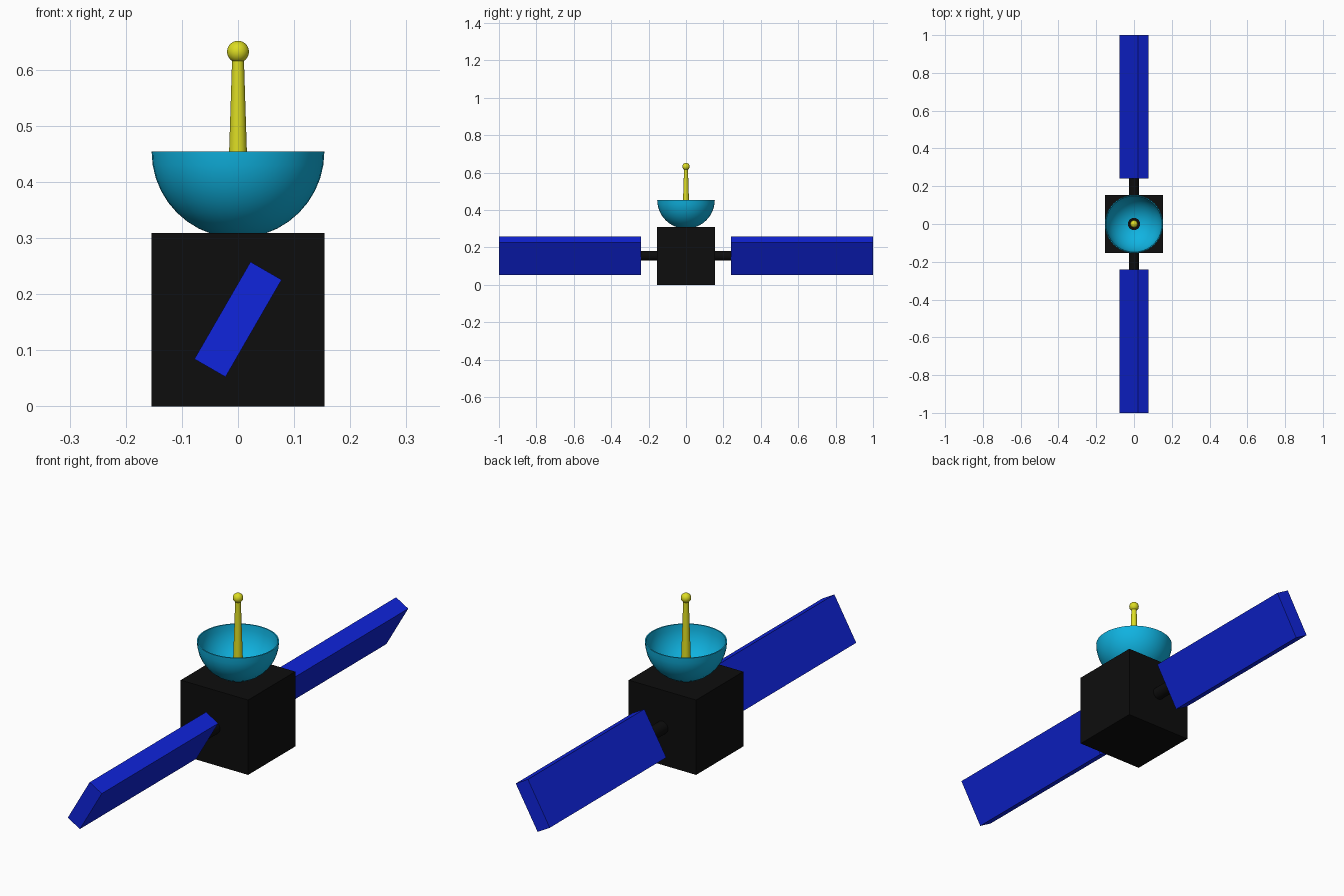
import bpy, math
from mathutils import Matrix

if "Cube" in bpy.data.objects:
    bpy.data.objects.remove(bpy.data.objects["Cube"])


def material(name, rgb):
    m = bpy.data.materials.new(name)
    m.diffuse_color = (*rgb, 1)
    m.use_nodes = True
    m.node_tree.nodes["Principled BSDF"].inputs["Base Color"].default_value = m.diffuse_color
    return m


BLACK = material("black", (0.004, 0.004, 0.004))
BLUE = material("panel blue", (0.005, 0.018, 0.72))
CYAN = material("dish cyan", (0.005, 0.45, 0.75))
YELLOW = material("antenna yellow", (0.72, 0.72, 0.017))


def box(name, size, loc, mat, tilt=0):
    bpy.ops.mesh.primitive_cube_add(size=1, location=loc, rotation=(0, tilt, 0))
    ob = bpy.context.object
    ob.name = name
    ob.scale = size
    bpy.ops.object.transform_apply(location=False, rotation=False, scale=True)
    ob.data.materials.append(mat)
    return ob


def lathe(name, profile, mat, segments=32, closed_ring=False):
    """Revolve (radius, z) points around the z axis."""
    verts = []
    n = len(profile)
    for s in range(segments):
        a = 2 * math.pi * s / segments
        verts += [(r * math.cos(a), r * math.sin(a), z) for r, z in profile]
    faces = []
    for s in range(segments):
        t = (s + 1) % segments
        for i in range(n - 1):
            faces.append((s * n + i, t * n + i, t * n + i + 1, s * n + i + 1))
    me = bpy.data.meshes.new(name)
    me.from_pydata(verts, [], faces)
    ob = bpy.data.objects.new(name, me)
    bpy.context.collection.objects.link(ob)
    me.materials.append(mat)
    bpy.context.view_layer.objects.active = ob
    ob.select_set(True)
    # weld the pole points
    bpy.ops.object.mode_set(mode='EDIT')
    bpy.ops.mesh.select_all(action='SELECT')
    bpy.ops.mesh.remove_doubles(threshold=1e-5)
    bpy.ops.mesh.normals_make_consistent(inside=False)
    bpy.ops.object.mode_set(mode='OBJECT')
    return ob


def smooth(ob):
    bpy.ops.object.select_all(action='DESELECT')
    ob.select_set(True)
    bpy.context.view_layer.objects.active = ob
    bpy.ops.object.shade_smooth_by_angle(angle=math.radians(35))


# Body cube
box("body", (0.308, 0.308, 0.309), (0, 0, 0.1545), BLACK)

# Tilted solar panels and their axles, one pair per side
for side, label in ((-1, "front"), (1, "back")):
    box(label + "_solar_panel", (0.064, 0.76, 0.2), (0, side * 0.62, 0.155),
        BLUE, math.radians(30))
    bpy.ops.mesh.primitive_cylinder_add(vertices=32, radius=0.026, depth=0.13,
                                        location=(0, side * 0.195, 0.155),
                                        rotation=(math.pi / 2, 0, 0))
    axle = bpy.context.object
    axle.name = label + "_panel_axle"
    axle.data.materials.append(BLACK)
    smooth(axle)

# Dish: thin hemispherical shell sunk slightly into the body
RIM, OUT, INN, N = 0.454, 0.154, 0.149, 10
arc = [math.pi / 2 * i / N for i in range(N + 1)]
profile = [(OUT * math.sin(a), RIM - OUT * math.cos(a)) for a in arc]
profile += [(INN * math.sin(a), RIM - INN * math.cos(a)) for a in reversed(arc)]
smooth(lathe("dish", profile, CYAN, 40))

# Tapered antenna mast
smooth(lathe("antenna_mast", [(0, 0.308), (0.0205, 0.308), (0.0105, 0.62), (0, 0.62)], YELLOW))

# Antenna tip ball
bpy.ops.mesh.primitive_uv_sphere_add(segments=32, ring_count=16, radius=0.0195,
                                     location=(0, 0, 0.632))
ball = bpy.context.object
ball.name = "antenna_tip"
ball.data.materials.append(YELLOW)
smooth(ball)
